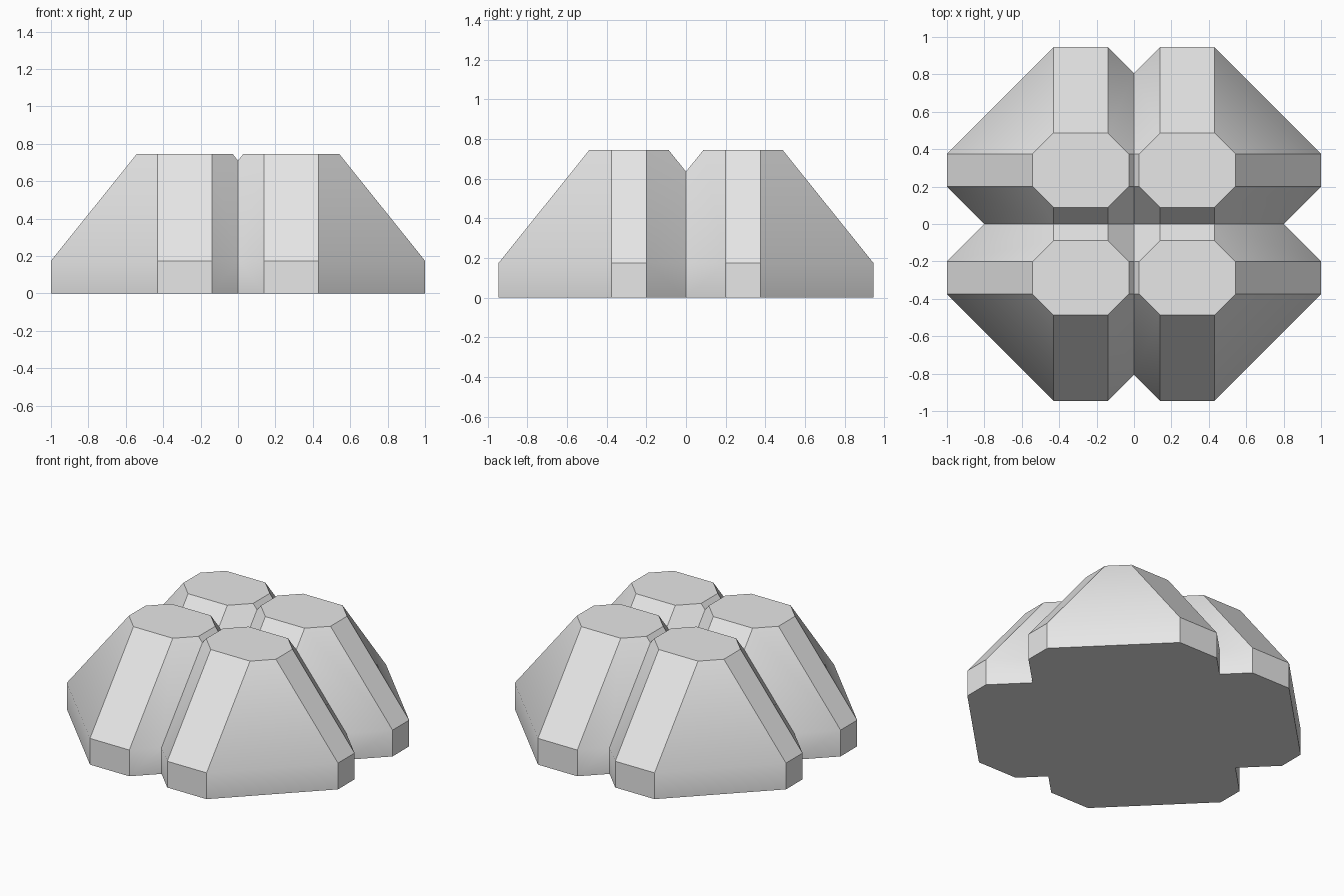
import bpy, bmesh, math
from mathutils import Vector

cube = bpy.data.objects.get("Cube")
if cube:
    bpy.data.objects.remove(cube, do_unlink=True)

stone = bpy.data.materials.new("grey")
stone.use_nodes = True
stone.diffuse_color = (0.8, 0.8, 0.8, 1)
stone.node_tree.nodes["Principled BSDF"].inputs["Base Color"].default_value = stone.diffuse_color

CENTRE = Vector((0.285, 0.2875, 0))
FLAT_X, FLAT_Y = 0.145, 0.0875   # half lengths of the straight octagon sides


def octagon(bm, spread, z):
    """Ring of a chamfered rectangle around the lobe centre."""
    ring = []
    for sx, sy in ((1, 1), (-1, 1), (-1, -1), (1, -1)):
        corner = [(sx * (FLAT_X + spread), sy * FLAT_Y),
                  (sx * FLAT_X, sy * (FLAT_Y + spread))]
        if sx * sy < 0:
            corner.reverse()
        ring += [bm.verts.new(CENTRE + Vector((x, y, z))) for x, y in corner]
    return ring


# One octagonal lobe: vertical skirt, sloped sides, flat cap
bm = bmesh.new()
rings = [octagon(bm, 0.57, 0), octagon(bm, 0.57, 0.175), octagon(bm, 0.112, 0.745)]
bm.faces.new(rings[0][::-1])
bm.faces.new(rings[-1])
for low, high in zip(rings, rings[1:]):
    for i in range(8):
        j = (i + 1) % 8
        bm.faces.new((low[i], low[j], high[j], high[i]))

# Trim the lobe to its quadrant, then mirror it across both axes
for axis in (Vector((1, 0, 0)), Vector((0, 1, 0))):
    bmesh.ops.bisect_plane(bm, geom=bm.verts[:] + bm.edges[:] + bm.faces[:],
                           plane_co=(0, 0, 0), plane_no=axis, clear_inner=True)
for name in ("x", "y"):
    bmesh.ops.mirror(bm, geom=bm.verts[:] + bm.edges[:] + bm.faces[:],
                     axis=name.upper(), merge_dist=0.0001)
bmesh.ops.remove_doubles(bm, verts=bm.verts[:], dist=0.0001)
bmesh.ops.recalc_face_normals(bm, faces=bm.faces[:])

mesh = bpy.data.meshes.new("four_lobed_block")
bm.to_mesh(mesh)
bm.free()
mesh.materials.append(stone)
block = bpy.data.objects.new("four_lobed_block", mesh)
bpy.context.collection.objects.link(block)

# Soften only the shallow bend between the diagonal slopes and the skirt
bpy.ops.object.select_all(action="DESELECT")
block.select_set(True)
bpy.context.view_layer.objects.active = block
bpy.ops.object.shade_smooth_by_angle(angle=math.radians(32))
